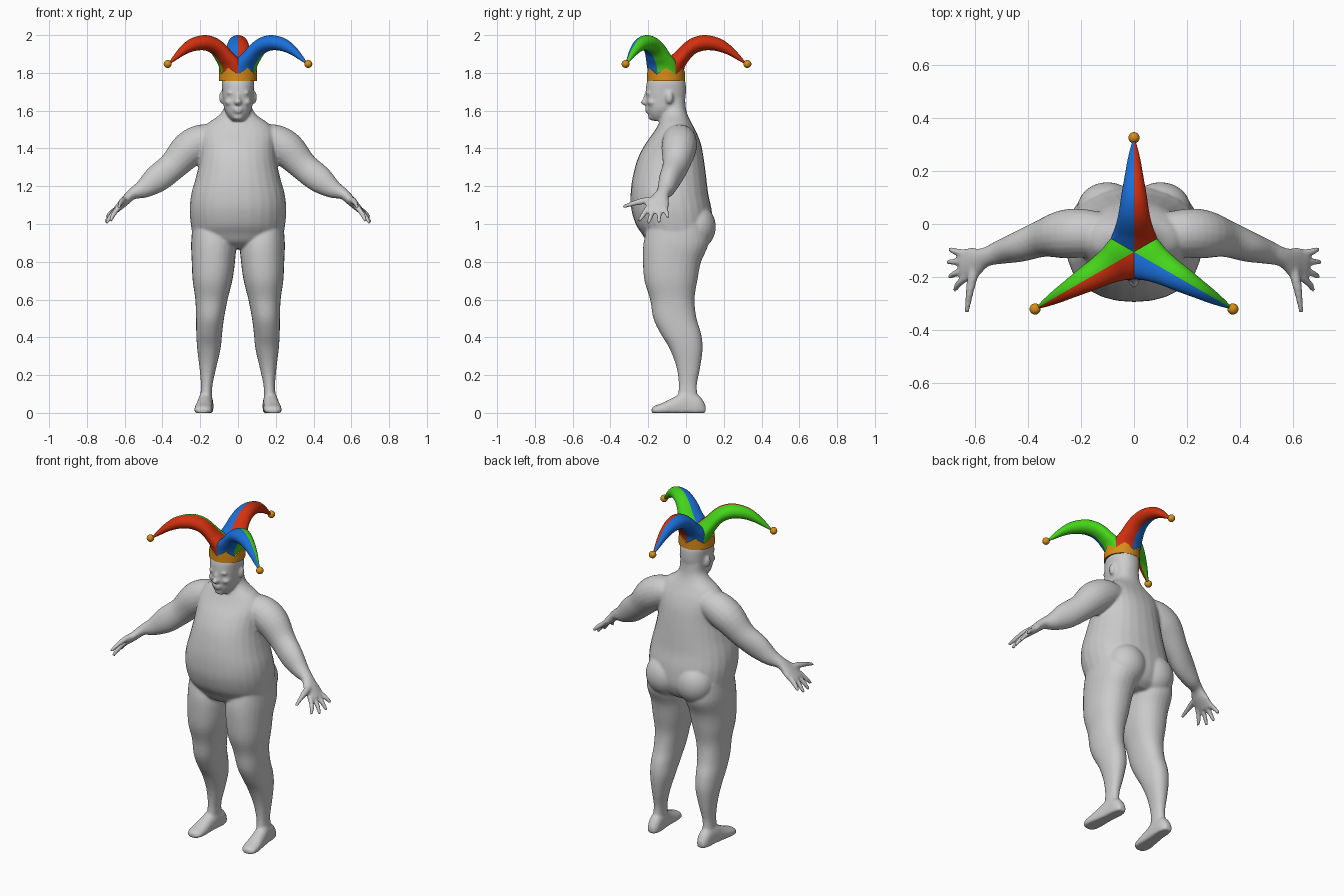
import bpy, bmesh, math
from mathutils import Vector, Matrix

if "Cube" in bpy.data.objects:
    bpy.data.objects.remove(bpy.data.objects["Cube"])


def smooth_rows(rows, k=4):
    """Catmull-Rom interpolation of rows of numbers."""
    out = []
    for i in range(len(rows) - 1):
        a, b = rows[max(i - 1, 0)], rows[i]
        c, d = rows[i + 1], rows[min(i + 2, len(rows) - 1)]
        for j in range(k):
            t = j / k
            out.append([0.5 * (2 * q + (r - p) * t + (2 * p - 5 * q + 4 * r - s) * t * t
                               + (3 * q - p - 3 * r + s) * t ** 3)
                        for p, q, r, s in zip(a, b, c, d)])
    return out + [list(rows[-1])]


def loft(bm, rings, n=28, power=1.0, floor=None):
    """Skin (centre, u, v) elliptical rings and cap both ends."""
    loops = []
    for c, u, v in rings:
        loop = []
        for i in range(n):
            a = 2 * math.pi * i / n
            co, si = math.cos(a), math.sin(a)
            p = c + u * math.copysign(abs(co) ** power, co) + v * math.copysign(abs(si) ** power, si)
            if floor is not None:
                p.z = max(p.z, floor)
            loop.append(bm.verts.new(p))
        loops.append(loop)
    for a, b in zip(loops, loops[1:]):
        for i in range(n):
            bm.faces.new((a[i], a[(i + 1) % n], b[(i + 1) % n], b[i]))
    bm.faces.new(loops[0])
    bm.faces.new(loops[-1])


def column(bm, rows, s=1, power=0.9):
    """Upright loft from rows (z, x0, x1, y0, y1)."""
    loft(bm, [(Vector((s * (x0 + x1) / 2, (y0 + y1) / 2, z)),
               Vector((abs(x1 - x0) / 2, 0, 0)), Vector((0, abs(y1 - y0) / 2, 0)))
              for z, x0, x1, y0, y1 in smooth_rows(rows)], power=power)


def limb(bm, rows, s=1, n=20):
    """Tube along a path from rows (x, y, z, width, thickness)."""
    rows = smooth_rows(rows)
    pts = [Vector((s * r[0], r[1], r[2])) for r in rows]
    rings = []
    for i, r in enumerate(rows):
        t = (pts[min(i + 1, len(pts) - 1)] - pts[max(i - 1, 0)]).normalized()
        v = t.cross(Vector((0, 1, 0))).normalized()
        rings.append((pts[i], v.cross(t) * r[3], v * r[4]))
    loft(bm, rings, n)


def ball(bm, loc, size):
    bmesh.ops.create_uvsphere(bm, u_segments=24, v_segments=16, radius=1,
                              matrix=Matrix.Translation(loc) @ Matrix.Diagonal((*size, 1)))


def finish(bm, name, mats=()):
    bmesh.ops.recalc_face_normals(bm, faces=bm.faces)
    for f in bm.faces:
        f.smooth = True
    me = bpy.data.meshes.new(name)
    bm.to_mesh(me)
    bm.free()
    for m in mats:
        me.materials.append(m)
    ob = bpy.data.objects.new(name, me)
    bpy.context.collection.objects.link(ob)
    return ob


def material(name, rgb):
    m = bpy.data.materials.new(name)
    m.diffuse_color = (*rgb, 1)
    m.use_nodes = True
    m.node_tree.nodes["Principled BSDF"].inputs["Base Color"].default_value = m.diffuse_color
    return m


red = material("red", (0.65, 0.03, 0.005))
blue = material("blue", (0.01, 0.16, 0.7))
green = material("green", (0.06, 0.66, 0.01))
gold = material("gold", (0.7, 0.27, 0.01))

# Torso and neck: z, half width, front, back
body = bmesh.new()
torso = [(.87, .11, -.14, .07), (.90, .19, -.2, .11), (.95, .238, -.235, .135), (1.0, .25, -.267, .142),
         (1.08, .256, -.29, .135), (1.16, .247, -.293, .118), (1.24, .225, -.284, .108),
         (1.34, .203, -.258, .095), (1.42, .198, -.218, .08), (1.48, .198, -.175, .058),
         (1.53, .165, -.145, .032), (1.57, .108, -.13, .012), (1.61, .076, -.125, .0), (1.67, .07, -.12, -.005)]
column(body, [(z, -w, w, f, b) for z, w, f, b in torso])

# Head: z, half width, front, back
head = [(1.546, .03, -.178, -.11), (1.575, .055, -.197, -.07), (1.61, .073, -.206, -.03),
        (1.66, .08, -.212, -.005), (1.71, .084, -.213, .0), (1.76, .085, -.205, -.005), (1.80, .06, -.18, -.03)]
column(body, [(z, -w, w, f, b) for z, w, f, b in head])

# Nose, lips and chin
ball(body, (0, -.215, 1.645), (.019, .026, .016))
ball(body, (0, -.208, 1.668), (.011, .018, .03))
ball(body, (0, -.202, 1.61), (.028, .016, .008))
ball(body, (0, -.2, 1.595), (.024, .016, .008))
ball(body, (0, -.182, 1.566), (.028, .02, .016))

leg = [(1.0, .05, .24, -.2, .1), (.9, .012, .248, -.225, .12), (.8, .016, .245, -.228, .08),
       (.7, .03, .24, -.22, .06), (.6, .055, .226, -.19, .045), (.5, .074, .222, -.173, .056),
       (.42, .084, .221, -.135, .08), (.34, .092, .216, -.087, .088), (.24, .115, .204, -.05, .075),
       (.14, .136, .196, -.038, .057), (.05, .136, .205, -.05, .07)]
arm = [(.08, -.045, 1.46, .075, .06), (.18, -.035, 1.44, .09, .09), (.26, -.038, 1.395, .092, .095),
       (.345, -.055, 1.307, .07, .077), (.43, -.085, 1.238, .058, .073), (.50, -.105, 1.187, .046, .051),
       (.56, -.125, 1.158, .037, .03), (.605, -.145, 1.115, .058, .024), (.65, -.155, 1.07, .06, .016)]
fingers = [(-.112, .697, -.095, 1.035), (-.141, .702, -.143, 1.008),
           (-.171, .697, -.2, 1.003), (-.2, .675, -.25, 1.015)]
foot = [(.104, .168, .02, .04), (.07, .168, .037, .09), (0, .172, .04, .115), (-.06, .178, .043, .085),
        (-.12, .183, .048, .055), (-.165, .185, .042, .038), (-.182, .186, .022, .025)]
for s in (-1, 1):
    column(body, leg, s)
    limb(body, arm, s)
    ball(body, (s * .1, .055, .985), (.115, .103, .12))            # buttock
    ball(body, (s * .086, -.088, 1.67), (.014, .021, .034))        # ear
    ball(body, (s * .034, -.196, 1.693), (.028, .016, .009))       # brow
    ball(body, (s * .042, -.178, 1.645), (.028, .028, .02))        # cheek
    for y0, x, y, z in fingers:
        limb(body, [(.63, y0, 1.09, .015, .015), ((.645 + x) / 2, (y0 + y) / 2, (1.085 + z) / 2, .0135, .0135),
                    (x, y, z, .009, .009)], s, 12)
    limb(body, [(.595, -.15, 1.125, .02, .025), (.612, -.22, 1.122, .019, .018),
                (.622, -.275, 1.11, .014, .014), (.63, -.335, 1.09, .009, .009)], s, 12)   # thumb
    loft(body, [(Vector((s * x, y, h * .35)), Vector((w, 0, 0)), Vector((0, 0, h * .65)))
                for y, x, w, h in smooth_rows(foot)], 24, .9, 0.0)

# Fuse the body parts into one smooth skin
ob = finish(body, "body")
rm = ob.modifiers.new("fuse", 'REMESH')
rm.mode = 'VOXEL'
rm.voxel_size = 0.0075
rm.use_smooth_shade = True
sm = ob.modifiers.new("soften", 'SMOOTH')
sm.factor = 0.5
sm.iterations = 5

# Hat horns: lower outline (r, z), upper outline (r, z), half width
horn = [(.096, 1.765, -.096, 1.765, .096), (.093, 1.80, -.06, 1.82, .093), (.10, 1.835, 0, 1.87, .086),
        (.12, 1.865, .05, 1.912, .073), (.14, 1.89, .095, 1.957, .064), (.17, 1.91, .145, 1.988, .056),
        (.215, 1.92, .21, 2.0, .048), (.27, 1.915, .29, 1.98, .036), (.325, 1.897, .35, 1.937, .026),
        (.375, 1.87, .395, 1.888, .015), (.412, 1.85, .419, 1.857, .006)]
for name, deg, left, right in (("back_horn", 90, blue, red), ("left_horn", 210, red, green),
                               ("right_horn", 330, green, blue)):
    bm = bmesh.new()
    loft(bm, [(Vector(((a + c) / 2, 0, (b + d) / 2)), Vector(((c - a) / 2, 0, (d - b) / 2)), Vector((0, w, 0)))
              for a, b, c, d, w in smooth_rows(horn)], 32)
    for side in (-1, 1):   # trim to a third of the hat
        bmesh.ops.bisect_plane(bm, geom=bm.verts[:] + bm.edges[:] + bm.faces[:], plane_co=(0, 0, 0),
                               plane_no=(-math.sin(math.pi / 3), side * .5, 0), clear_outer=True)
    for f in bm.faces:
        f.material_index = 0 if f.calc_center_median().y > 0 else 1
    place = Matrix.Translation((0, -.105, 0)) @ Matrix.Rotation(math.radians(deg), 4, 'Z')
    bm.transform(place)
    finish(bm, name, (left, right))
    bell = bmesh.new()
    ball(bell, place @ Vector((.43, 0, 1.847)), (.021, .021, .021))
    finish(bell, name + "_bell", (gold,))

# Zigzag hat band
bm = bmesh.new()
N = 72
prev = first = None
for i in range(N + 1):
    a = 2 * math.pi * i / N
    top = 1.793 + .034 * abs((i % 12) - 6) / 6
    cur = first if i == N else [bm.verts.new((r * math.cos(a), r * math.sin(a) - .105, z))
                                for r, z in ((.094, 1.757), (.101, 1.757), (.101, top), (.092, top))]
    if prev:
        for j in range(4):
            k = (j + 1) % 4
            bm.faces.new((prev[j], cur[j], cur[k], prev[k]))
    first = first or cur
    prev = cur
band = finish(bm, "hat_band", (gold,))
bpy.context.view_layer.objects.active = band
band.select_set(True)
bpy.ops.object.shade_smooth_by_angle(angle=math.radians(35))
